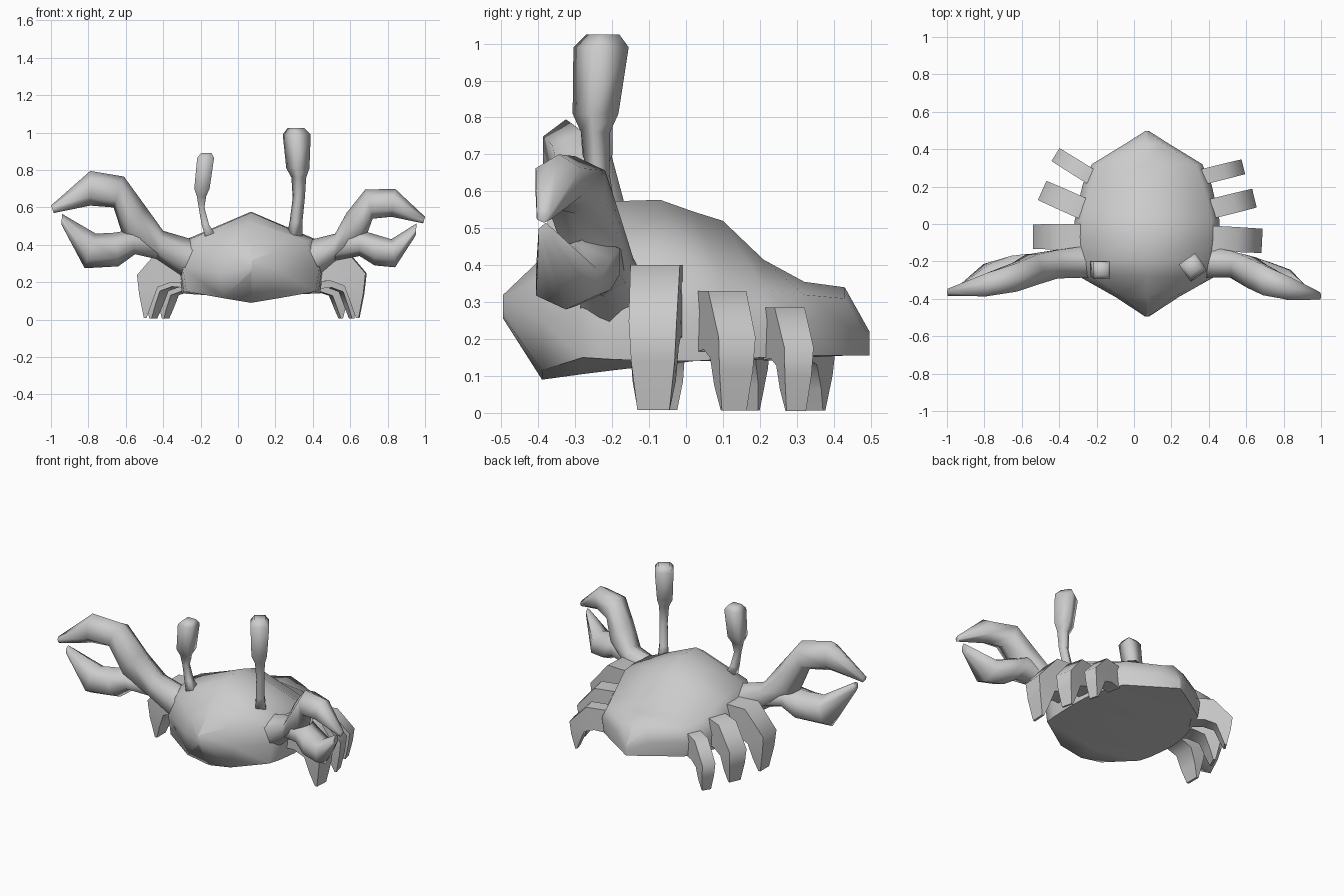
import bpy
import math
from mathutils import Vector

if "Cube" in bpy.data.objects:
    bpy.data.objects.remove(bpy.data.objects["Cube"])

grey = bpy.data.materials.new("shell grey")
grey.use_nodes = True
grey.diffuse_color = (0.6, 0.6, 0.6, 1)
grey.node_tree.nodes["Principled BSDF"].inputs["Base Color"].default_value = grey.diffuse_color


def loft(name, rings, smooth):
    """Skin a row of equal rings and close both ends."""
    n = len(rings[0])
    verts = [p for ring in rings for p in ring]
    faces = [tuple(range(n)), tuple(range(len(verts) - n, len(verts)))]
    for r in range(len(rings) - 1):
        for i in range(n):
            j = (i + 1) % n
            faces.append((r * n + i, r * n + j, r * n + n + j, r * n + n + i))
    mesh = bpy.data.meshes.new(name)
    mesh.from_pydata(verts, [], faces)
    mesh.materials.append(grey)
    obj = bpy.data.objects.new(name, mesh)
    bpy.context.collection.objects.link(obj)
    bpy.ops.object.select_all(action='DESELECT')
    bpy.context.view_layer.objects.active = obj
    obj.select_set(True)
    bpy.ops.object.mode_set(mode='EDIT')
    bpy.ops.mesh.select_all(action='SELECT')
    bpy.ops.mesh.normals_make_consistent(inside=False)
    bpy.ops.object.mode_set(mode='OBJECT')
    bpy.ops.object.shade_smooth_by_angle(angle=math.radians(smooth))


def limb(name, sections, sides=6):
    """Sections: top x, z, bottom x, z, centre y, half thickness."""
    rings = []
    for ax, az, bx, bz, y, h in sections:
        a, b = Vector((ax, y, az)), Vector((bx, y, bz))
        mid, half = (a + b) / 2, (a - b) / 2
        rings.append([mid + half * math.cos(t) + Vector((0, h * 1.1, 0)) * math.sin(t)
                      for t in (math.tau * i / sides for i in range(sides))])
    loft(name, rings, 75)


# Body: y, ridge z, shoulder w/z, side w/z, lower w/z, keel z
MID = 0.07
body_sections = [
    (-.495, .32, .005, .315, .01, .28, .005, .26, .255),
    (-.39, .42, .14, .37, .17, .25, .15, .115, .09),
    (-.28, .52, .30, .42, .365, .28, .345, .15, .105),
    (-.20, .573, .33, .43, .38, .28, .36, .145, .115),
    (-.07, .577, .345, .43, .387, .28, .37, .14, .13),
    (.02, .545, .345, .42, .387, .28, .37, .14, .14),
    (.10, .52, .33, .375, .37, .26, .36, .145, .14),
    (.21, .415, .30, .335, .345, .25, .33, .15, .145),
    (.32, .355, .26, .32, .295, .25, .28, .155, .15),
    (.43, .34, .08, .31, .115, .24, .11, .155, .155),
    (.497, .22, .005, .21, .01, .19, .005, .155, .155),
]
rings = []
for y, zt, w1, z1, w2, z2, w3, z3, zb in body_sections:
    rings.append([(MID, y, zt), (MID + w1, y, z1), (MID + w2, y, z2), (MID + w3, y, z3),
                  (MID, y, zb), (MID - w3, y, z3), (MID - w2, y, z2), (MID - w1, y, z1)])
loft("body", rings, 70)

# Claws: the arm runs on into the upper finger, the lower finger joins it
limb("right_arm_and_upper_finger", [
    (-.23, .425, -.25, .20, -.20, .09), (-.40, .475, -.43, .32, -.215, .08),
    (-.49, .60, -.61, .43, -.245, .085), (-.61, .765, -.665, .60, -.285, .08),
    (-.79, .795, -.79, .61, -.325, .065), (-1, .61, -.985, .57, -.365, .02)])
limb("right_lower_finger", [
    (-.42, .44, -.42, .32, -.215, .06), (-.57, .48, -.55, .35, -.245, .09),
    (-.66, .465, -.64, .285, -.265, .1), (-.76, .46, -.82, .275, -.295, .085),
    (-.94, .565, -.945, .51, -.355, .02)])
limb("left_arm_and_upper_finger", [
    (.36, .42, .39, .20, -.20, .09), (.52, .46, .51, .305, -.215, .075),
    (.58, .57, .68, .43, -.26, .085), (.68, .695, .72, .54, -.30, .085),
    (.84, .70, .82, .55, -.345, .065), (1, .55, .99, .515, -.385, .02)])
limb("left_lower_finger", [
    (.50, .44, .50, .31, -.215, .06), (.65, .48, .65, .34, -.265, .09),
    (.72, .46, .73, .29, -.295, .095), (.82, .43, .84, .28, -.325, .085),
    (.955, .515, .95, .45, -.38, .02)])


# Legs: bent strips ending in a thin foot
def leg(name, x, y, angle, reach, top, width):
    out = Vector((math.cos(angle), math.sin(angle), 0))
    side = Vector((-out.y, out.x, 0)) * width
    rings = []
    for u0, z0, u1, z1, w in ((-.2, 1, -.2, .5, 1), (.45, 1, .2, .52, 1),
                              (1, .62, .52, .45, .97), (.95, .35, .66, .22, .88),
                              (.84, .02, .78, .02, .65)):
        a = Vector((x, y, z0 * top)) + out * u0 * reach
        b = Vector((x, y, z1 * top)) + out * u1 * reach
        rings.append([a + side * w, a - side * w, b - side * w, b + side * w])
    loft(name, rings, 65)


for name, x, y, degrees, reach, top, width in (
        ("right_front_leg", -.31, -.068, 180, .23, .385, .068),
        ("right_middle_leg", -.29, .09, 156, .22, .34, .058),
        ("right_rear_leg", -.25, .265, 148, .20, .29, .042),
        ("left_front_leg", .45, -.078, -3, .235, .40, .067),
        ("left_middle_leg", .45, .09, 14, .20, .33, .053),
        ("left_rear_leg", .40, .26, 14, .19, .285, .042)):
    leg(name, x, y, math.radians(degrees), reach, top, width)


# Eye stalks: square section, thin stem and wider head
def eye(name, degrees, sections):
    rings = []
    for x, y, z, r in sections:
        rings.append([(x + r * math.cos(t), y + r * math.sin(t), z)
                      for t in (math.radians(degrees + 45 + 90 * i) for i in range(4))])
    loft(name, rings, 100)


eye("right_eye_stalk", 0, [
    (-.14, -.24, .43, .045), (-.175, -.24, .51, .028), (-.195, -.24, .60, .022),
    (-.195, -.24, .66, .035), (-.193, -.24, .70, .058), (-.173, -.245, .865, .064),
    (-.17, -.245, .89, .04)])
eye("left_eye_stalk", 35, [
    (.30, -.20, .43, .045), (.31, -.22, .52, .035), (.325, -.24, .65, .033),
    (.325, -.245, .76, .04), (.32, -.245, .81, .063), (.314, -.23, .99, .076),
    (.31, -.225, 1.025, .045)])
